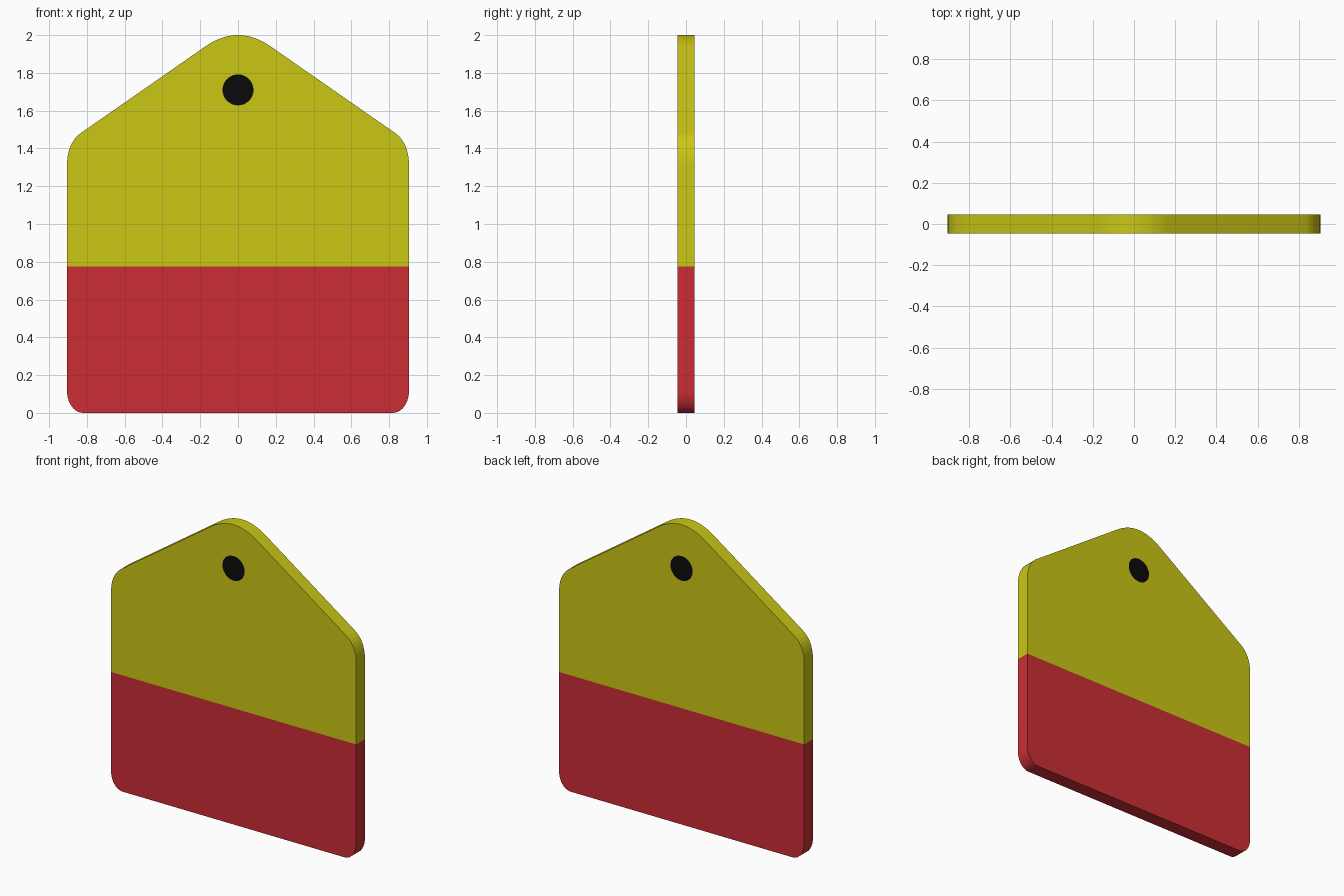
import bpy, bmesh
from math import sin, cos, pi
from mathutils import Vector

if "Cube" in bpy.data.objects:
    bpy.data.objects.remove(bpy.data.objects["Cube"])

W, T, SPLIT = 0.905, 0.046, 0.776   # half width, half thickness, colour border


def material(name, rgb):
    m = bpy.data.materials.new(name)
    m.diffuse_color = (*rgb, 1)
    m.use_nodes = True
    m.node_tree.nodes["Principled BSDF"].inputs["Base Color"].default_value = m.diffuse_color
    return m


def curve(a, c, b, n=10):
    a, c, b = Vector(a), Vector(c), Vector(b)
    return [a * (1 - t) ** 2 + c * 2 * t * (1 - t) + b * t * t
            for t in (i / n for i in range(n + 1))]


def finish(bm, name, mats):
    me = bpy.data.meshes.new(name)
    bm.to_mesh(me)
    bm.free()
    ob = bpy.data.objects.new(name, me)
    bpy.context.collection.objects.link(ob)
    for m in mats:
        me.materials.append(m)
    bpy.ops.object.select_all(action='DESELECT')
    ob.select_set(True)
    bpy.context.view_layer.objects.active = ob
    bpy.ops.object.shade_smooth_by_angle()
    return ob


yellow = material("yellow", (0.6, 0.57, 0.008))
red = material("red", (0.6, 0.027, 0.035))
black = material("black", (0.003, 0.003, 0.003))

# Right half of the tag outline: bottom corner, shoulder, peak
rx, rz = 0.085, 0.115
half = [Vector((W - rx + rx * sin(a), rz - rz * cos(a)))
        for a in (i * pi / 20 for i in range(11))]
half += curve((W, 1.31), (W, 1.43), (0.83, 1.483))
peak = curve((0.17, 1.942), (0, 2.058), (-0.17, 1.942), 20)
outline = half + peak + [Vector((-p.x, p.y)) for p in reversed(half)]

# Tag plate, yellow above and red below
bm = bmesh.new()
face = bm.faces.new([bm.verts.new((p.x, -T, p.y)) for p in outline])
ext = bmesh.ops.extrude_face_region(bm, geom=[face], use_keep_orig=True)
bmesh.ops.translate(bm, vec=(0, 2 * T, 0),
                    verts=[g for g in ext['geom'] if isinstance(g, bmesh.types.BMVert)])
bmesh.ops.bisect_plane(bm, geom=bm.verts[:] + bm.edges[:] + bm.faces[:],
                       plane_co=(0, 0, SPLIT), plane_no=(0, 0, 1))
bmesh.ops.recalc_face_normals(bm, faces=bm.faces[:])
for f in bm.faces:
    f.material_index = int(f.calc_center_bounds().z < SPLIT)
finish(bm, "tag_plate", [yellow, red])

# Black round hole mark on front and back
for side, name in ((-1, "front_hole_mark"), (1, "back_hole_mark")):
    bm = bmesh.new()
    ring = [bm.verts.new((0.082 * cos(a), side * (T + 0.001), 1.71 - side * 0.082 * sin(a)))
            for a in (i * 2 * pi / 32 for i in range(32))]
    bm.faces.new(ring)
    finish(bm, name, [black])
